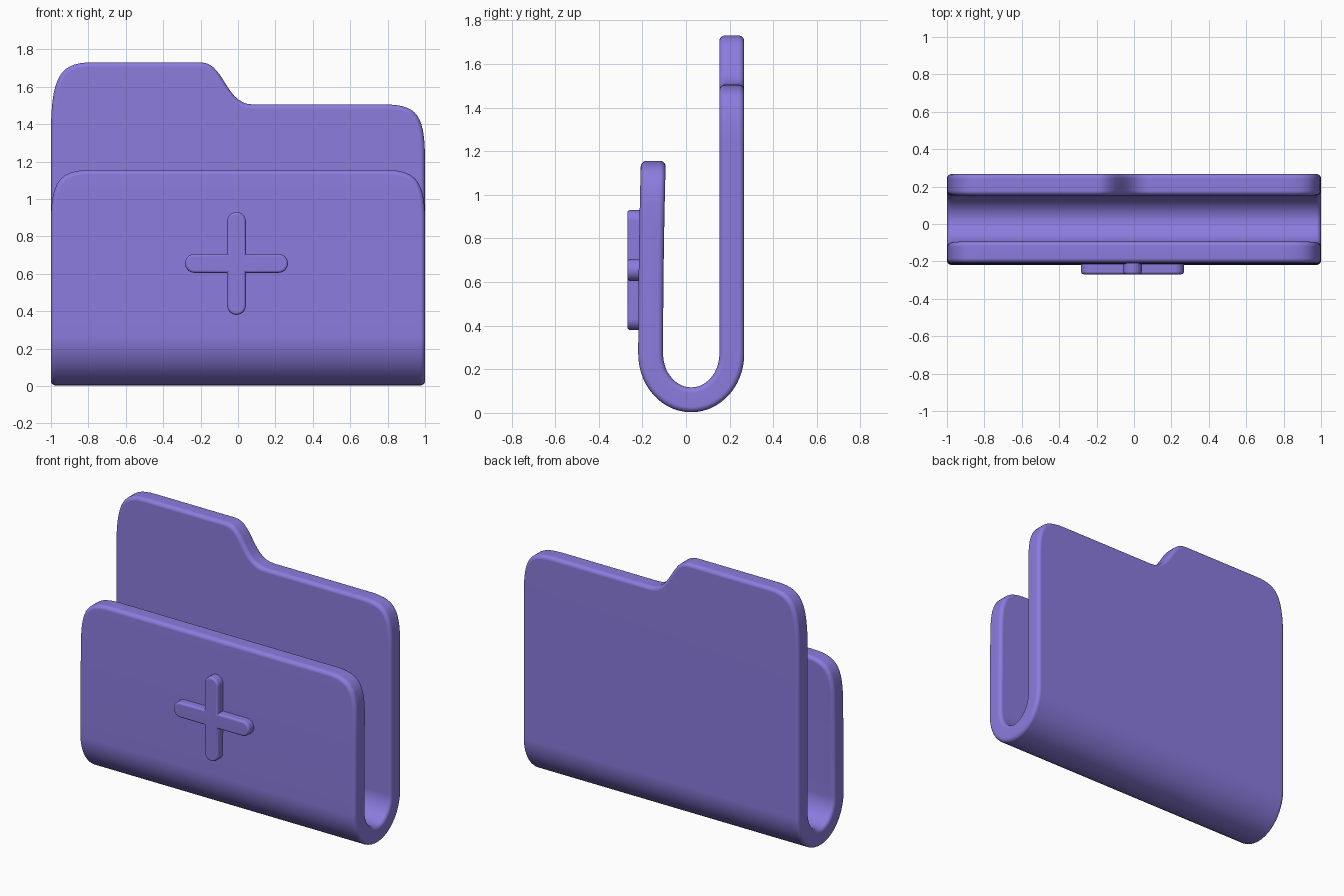
import bpy, bmesh, math
from mathutils import Vector

if "Cube" in bpy.data.objects:
    bpy.data.objects.remove(bpy.data.objects["Cube"])

purple = bpy.data.materials.new("purple")
purple.diffuse_color = (0.26, 0.20, 0.73, 1)
purple.use_nodes = True
purple.node_tree.nodes["Principled BSDF"].inputs["Base Color"].default_value = purple.diffuse_color


def bezier(p0, p1, p2, p3, n=14):
    p = [Vector(q) for q in (p0, p1, p2, p3)]
    return [p[0] * (1 - t) ** 3 + p[1] * 3 * t * (1 - t) ** 2
            + p[2] * 3 * t * t * (1 - t) + p[3] * t ** 3
            for t in (i / n for i in range(n + 1))]


def rounded_slab(outline, half, r, steps=5):
    """Slab in the xy plane from a counter-clockwise outline, rims rounded by r."""
    n = len(outline)
    inward = []
    for i, p in enumerate(outline):
        d1 = (p - outline[i - 1]).normalized()
        d2 = (outline[(i + 1) % n] - p).normalized()
        n1, n2 = Vector((-d1.y, d1.x)), Vector((-d2.y, d2.x))
        inward.append((n1 + n2) / (1 + n1.dot(n2)))
    bm = bmesh.new()
    angles = [math.pi / 2 * k / steps for k in range(steps + 1)]
    profile = [(r * (1 - math.cos(a)), half - r + r * math.sin(a)) for a in angles]
    profile = [(d, -h) for d, h in reversed(profile)] + profile
    rings = [[bm.verts.new((*(p + m * d), h)) for p, m in zip(outline, inward)]
             for d, h in profile]
    for lo, hi in zip(rings, rings[1:]):
        for i in range(n):
            j = (i + 1) % n
            bm.faces.new((lo[i], lo[j], hi[j], hi[i]))
    bm.faces.new(rings[-1])
    bm.faces.new(rings[0][::-1])
    return bm


def finish(bm, name):
    bmesh.ops.recalc_face_normals(bm, faces=bm.faces)
    me = bpy.data.meshes.new(name)
    bm.to_mesh(me)
    bm.free()
    me.materials.append(purple)
    ob = bpy.data.objects.new(name, me)
    bpy.context.collection.objects.link(ob)
    bpy.ops.object.select_all(action='DESELECT')
    ob.select_set(True)
    bpy.context.view_layer.objects.active = ob
    bpy.ops.object.shade_smooth_by_angle(angle=math.radians(35))
    ob.modifiers.new("clean_shading", 'WEIGHTED_NORMAL').keep_sharp = True
    return ob


# Folder: unrolled sheet (v > 0 is the back, v < 0 the front), bent into a U
YC, A, B, ZB, L = 0.024, 0.186, 0.21, 0.27, 0.31


def back(x, z):
    return (x, L + z - ZB)


def front(x, z):
    return (x, -(L + z - ZB))


outline = (
    bezier(back(1, 1.2), back(1, 1.45), back(0.96, 1.505), back(0.78, 1.505))
    + bezier(back(0.08, 1.505), back(-0.07, 1.505), back(-0.07, 1.73), back(-0.2, 1.73))
    + bezier(back(-0.78, 1.73), back(-0.95, 1.73), back(-1, 1.66), back(-1, 1.35))
    + bezier(front(-1, 0.88), front(-1, 1.1), front(-0.95, 1.155), front(-0.78, 1.155))
    + bezier(front(0.78, 1.155), front(0.95, 1.155), front(1, 1.1), front(1, 0.88)))
sheet = rounded_slab(outline, 0.057, 0.025)
cuts = [L * (i / 14 - 1) for i in range(29)] + [-L - 0.1 * i for i in range(1, 9)]
for v in cuts:
    bmesh.ops.bisect_plane(sheet, geom=sheet.verts[:] + sheet.edges[:] + sheet.faces[:],
                           plane_co=(0, v, 0), plane_no=(0, 1, 0))
for vert in sheet.verts:
    x, v, h = vert.co
    phi = max(-1, min(1, v / L)) * math.pi / 2
    nrm = Vector((math.sin(phi) / A, -math.cos(phi) / B)).normalized()
    rise = max(0, abs(v) - L)
    lean = 0.012 * (rise / 0.88) ** 2 if v < 0 else 0
    vert.co = (x, YC + A * math.sin(phi) + nrm.x * h + lean,
               ZB - B * math.cos(phi) + nrm.y * h + rise)
finish(sheet, "folder")

# Plus sign: four round-ended arms, raised from the front panel
W, REACH = 0.05, 0.275
plus = []
for k in range(4):
    c, s = math.cos(k * math.pi / 2), math.sin(k * math.pi / 2)
    arm = [(REACH - W + W * math.cos(a), W * math.sin(a))
           for a in (math.pi * (i / 12 - 0.5) for i in range(13))] + [(W, W)]
    plus += [Vector((x * c - y * s, x * s + y * c)) for x, y in arm]
sign = rounded_slab(plus, 0.04, 0.014, 4)
for vert in sign.verts:
    x, z, h = vert.co
    vert.co = (x - 0.008, -0.229 - h, z + 0.655)
finish(sign, "plus_sign")
